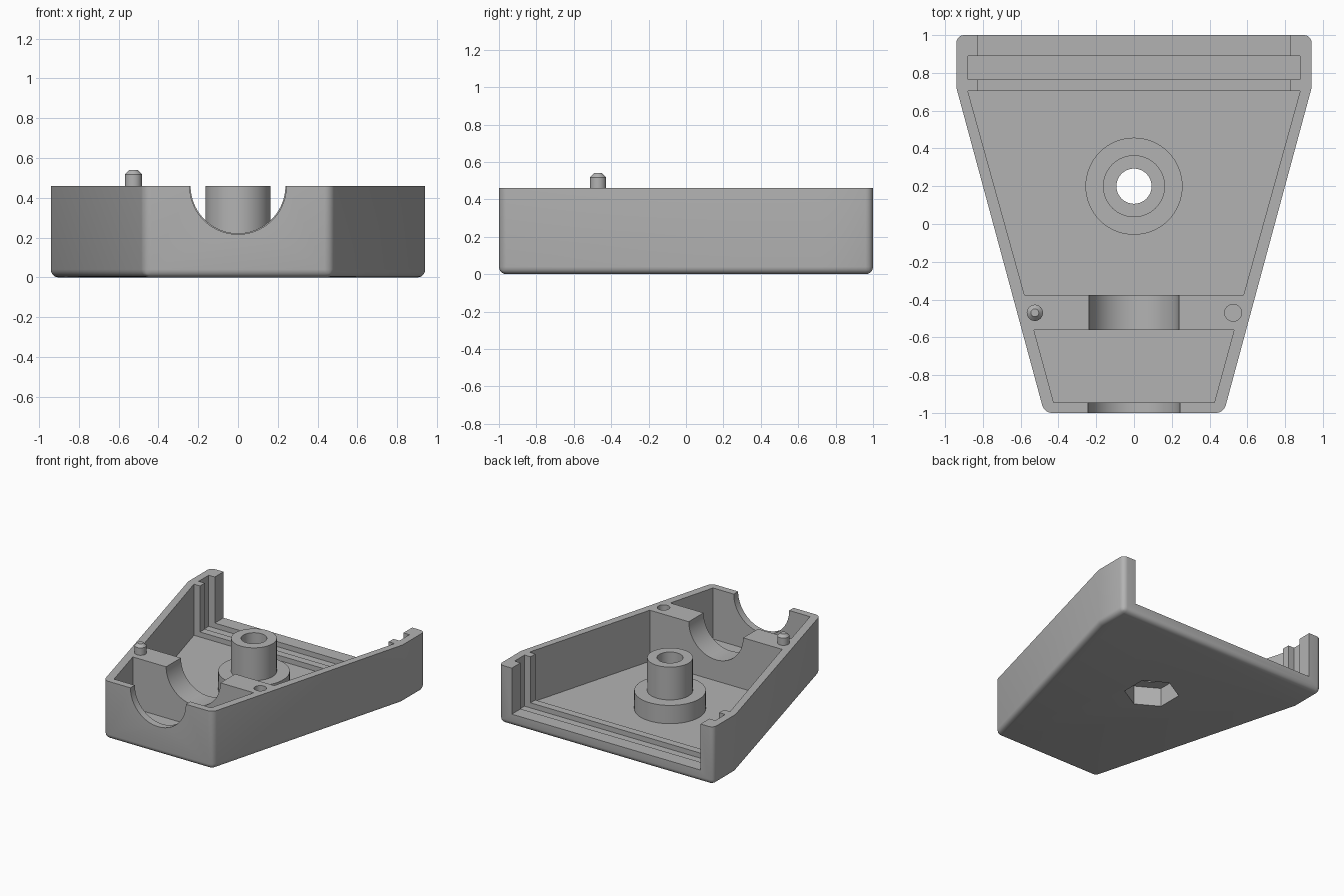
import bpy, bmesh, math

if "Cube" in bpy.data.objects:
    bpy.data.objects.remove(bpy.data.objects["Cube"])

grey = bpy.data.materials.new("plain grey")
grey.diffuse_color = (0.45, 0.45, 0.45, 1)
grey.use_nodes = True
grey.node_tree.nodes["Principled BSDF"].inputs["Base Color"].default_value = grey.diffuse_color

TOP, FLOOR, LIP, ABOVE = 0.46, 0.055, 0.095, 0.7


def finish(name, bm):
    bmesh.ops.recalc_face_normals(bm, faces=bm.faces)
    me = bpy.data.meshes.new(name)
    bm.to_mesh(me)
    bm.free()
    ob = bpy.data.objects.new(name, me)
    bpy.context.collection.objects.link(ob)
    me.materials.append(grey)
    return ob


def prism_bm(half, z0, z1):
    """Prism from right-hand outline points (front to back), mirrored in x."""
    pts = half + [(-x, y) for x, y in reversed(half)]
    bm = bmesh.new()
    face = bm.faces.new([bm.verts.new((x, y, z0)) for x, y in pts])
    ext = bmesh.ops.extrude_face_region(bm, geom=[face])["geom"]
    for v in ext:
        if isinstance(v, bmesh.types.BMVert):
            v.co.z = z1
    return bm


def prism(name, half, z0, z1):
    return finish(name, prism_bm(half, z0, z1))


def lathe(name, profile, x, y, n=64, turn=0.0):
    """Stack of rings (radius, z) around a vertical axis, capped."""
    bm = bmesh.new()
    rings = [[bm.verts.new((x + r * math.cos(turn + 2 * math.pi * i / n),
                            y + r * math.sin(turn + 2 * math.pi * i / n), z))
              for i in range(n)] for r, z in profile]
    for a, b in zip(rings, rings[1:]):
        for i in range(n):
            j = (i + 1) % n
            bm.faces.new((a[i], a[j], b[j], b[i]))
    bm.faces.new(rings[0])
    bm.faces.new(rings[-1])
    return finish(name, bm)


def barrel(name, r, y0, y1, n=96):
    """Cylinder along y, centred on the top rim."""
    ob = lathe(name, [(r, y0), (r, y1)], 0, 0, n)
    for v in ob.data.vertices:
        x, d, y = v.co
        v.co = (x, y, TOP + d)
    ob.data.flip_normals()
    return ob


def combine(target, tool, op="DIFFERENCE"):
    bpy.context.view_layer.objects.active = target
    m = target.modifiers.new(op, "BOOLEAN")
    m.operation, m.solver, m.object = op, "EXACT", tool
    bpy.ops.object.modifier_apply(modifier=m.name)
    bpy.data.objects.remove(tool)


# Tapered outer body with rounded bottom rim and four rounded corners
bm = prism_bm([(0.475, -1), (0.94, 0.72), (0.94, 1)], 0, TOP)
rim = []
for e in bm.edges:
    a, b = e.verts
    low = max(a.co.z, b.co.z) < 0.01
    upright = abs(a.co.z - b.co.z) > 0.1 and abs(a.co.y) > 0.9
    if low or upright:
        rim.append(e)
bmesh.ops.bevel(bm, geom=rim, offset=0.04, segments=6, profile=0.5, affect="EDGES")
case = finish("case_shell", bm)

# Main and front cavities, rear opening, panel slot
combine(case, prism("main_cavity", [(0.58, -0.375), (0.88, 0.705)], FLOOR, ABOVE))
combine(case, prism("front_cavity", [(0.425, -0.945), (0.53, -0.56)], FLOOR, ABOVE))
combine(case, prism("rear_opening", [(0.827, 0.69), (0.827, 1.1)], LIP, ABOVE))
combine(case, prism("panel_slot", [(0.88, 0.765), (0.88, 0.89)], FLOOR, ABOVE))

# Round saddles in the front wall and the inner block
combine(case, barrel("front_saddle", 0.243, -1.1, -0.8))
combine(case, barrel("block_saddle", 0.238, -0.65, -0.3))

# Stepped screw boss with through hole and hexagonal nut pocket
combine(case, lathe("boss", [(0.257, 0.03), (0.257, 0.2), (0.164, 0.2), (0.164, TOP)],
                    0, 0.2), "UNION")
combine(case, lathe("screw_hole", [(0.093, -0.1), (0.093, ABOVE)], 0, 0.2))
combine(case, lathe("nut_pocket", [(0.2, -0.1), (0.2, 0.15)], 0, 0.2, 6, math.pi / 2))

# Socket on one side, locating pin on the other
combine(case, lathe("pin_socket", [(0.045, 0.35), (0.045, ABOVE)], 0.525, -0.47, 32))
pin = lathe("locating_pin", [(0.043, 0.42), (0.043, 0.518), (0.021, 0.54)],
            -0.525, -0.47, 32)

for ob in (case, pin):
    bpy.ops.object.select_all(action="DESELECT")
    ob.select_set(True)
    bpy.context.view_layer.objects.active = ob
    bpy.ops.object.shade_smooth_by_angle(angle=math.radians(25))
